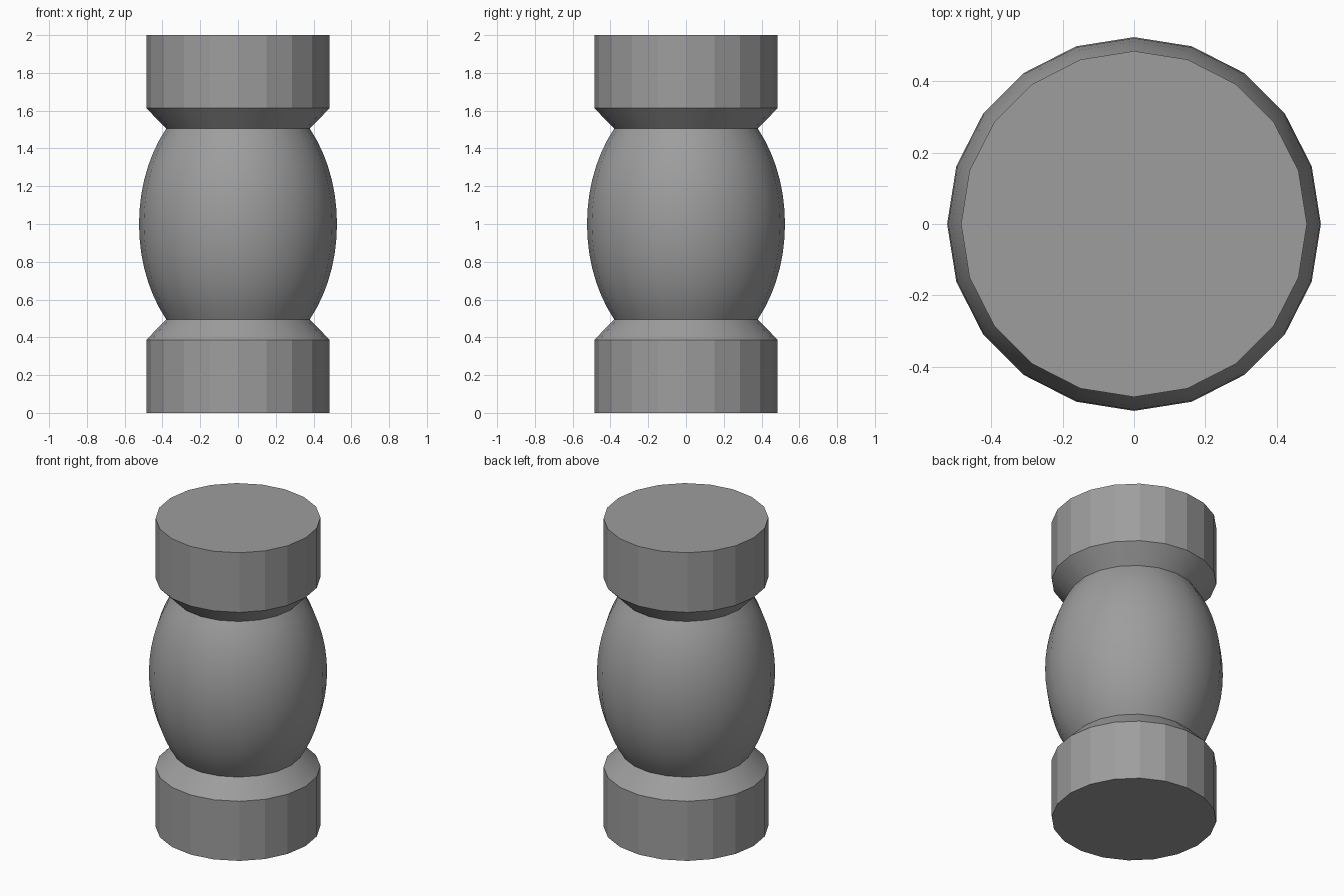
import bpy, bmesh, math

if "Cube" in bpy.data.objects:
    bpy.data.objects.remove(bpy.data.objects["Cube"])

SIDES = 20
CAP_R, NECK_R, BELLY_R = 0.485, 0.38, 0.524
NECK_Z, SHOULDER_Z = 0.495, 0.387

# Barrel bulge: elliptical curve between the two necks
end_a = math.acos(NECK_R / BELLY_R)
semi_h = (1 - NECK_Z) / math.sin(end_a)
N = 14
barrel = []
for i in range(N + 1):
    a = -end_a + 2 * end_a * i / N
    barrel.append((BELLY_R * math.cos(a), 1 + semi_h * math.sin(a)))

# Full outline from floor to top
profile = ([(CAP_R, 0), (CAP_R, SHOULDER_Z)] + barrel +
           [(CAP_R, 2 - SHOULDER_Z), (CAP_R, 2)])

# Lathe the outline into one closed post
bm = bmesh.new()
rings = []
for r, z in profile:
    rings.append([bm.verts.new((r * math.cos(2 * math.pi * k / SIDES),
                                r * math.sin(2 * math.pi * k / SIDES), z))
                  for k in range(SIDES)])
last = len(rings) - 2
for i, (lo, hi) in enumerate(zip(rings, rings[1:])):
    for k in range(SIDES):
        n = (k + 1) % SIDES
        f = bm.faces.new((lo[k], lo[n], hi[n], hi[k]))
        f.smooth = i not in (0, last)      # end drums stay faceted
bm.faces.new(rings[0][::-1])
bm.faces.new(rings[-1])
bm.normal_update()

# Keep shoulders and necks crisp
for e in bm.edges:
    e.smooth = e.calc_face_angle() < math.radians(30)

mesh = bpy.data.meshes.new("turned_post")
bm.to_mesh(mesh)
bm.free()
post = bpy.data.objects.new("turned_post", mesh)
bpy.context.collection.objects.link(post)

# Dark grey finish
mat = bpy.data.materials.new("dark_grey")
mat.diffuse_color = (0.34, 0.34, 0.34, 1)
mat.use_nodes = True
mat.node_tree.nodes["Principled BSDF"].inputs["Base Color"].default_value = mat.diffuse_color
mesh.materials.append(mat)
